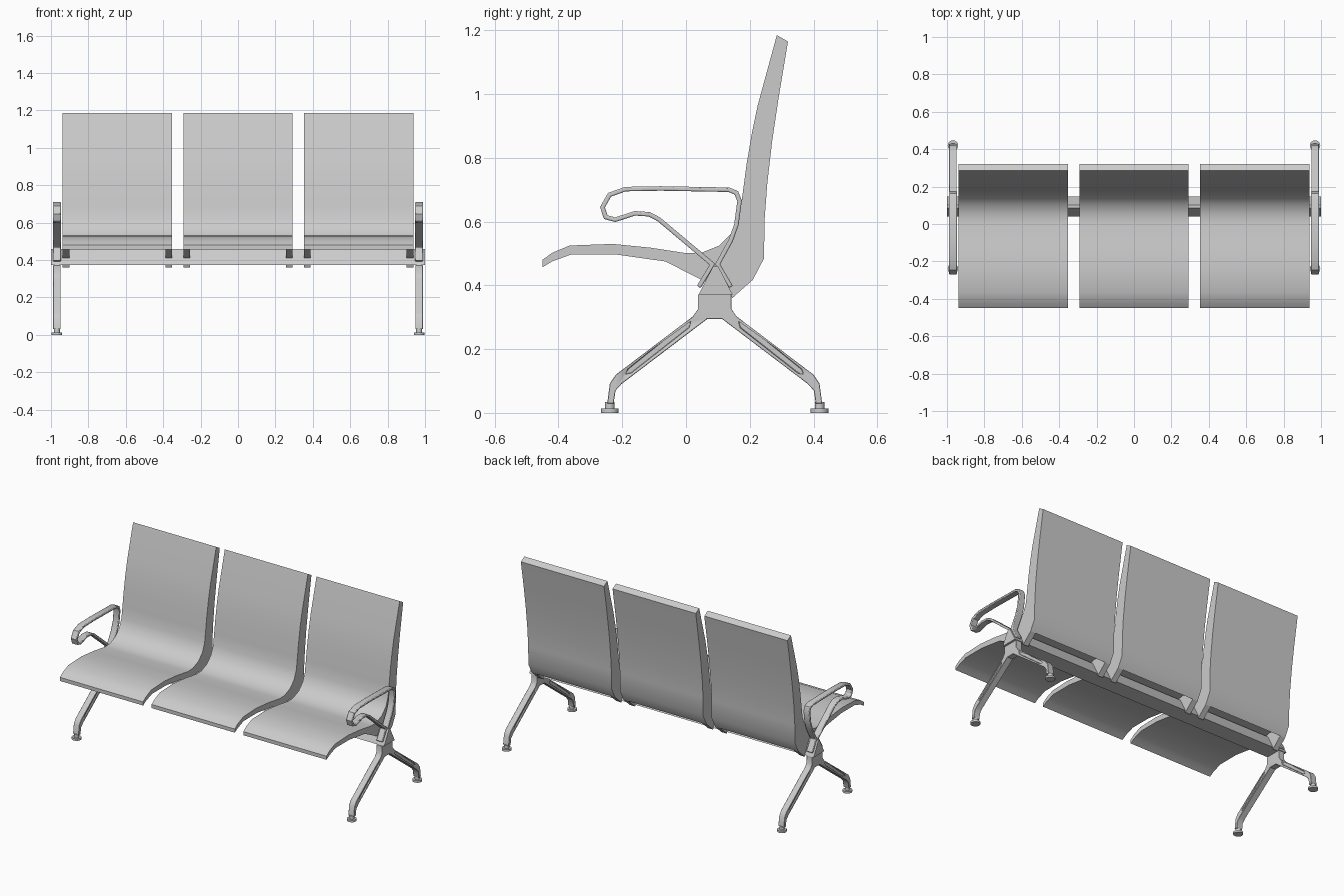
import bpy
import bmesh
from math import radians
from mathutils import Vector

cube = bpy.data.objects.get("Cube")
if cube:
    bpy.data.objects.remove(cube, do_unlink=True)

grey = bpy.data.materials.new("light_grey")
grey.use_nodes = True
colour = (0.6, 0.6, 0.6, 1)
grey.diffuse_color = colour
grey.node_tree.nodes["Principled BSDF"].inputs["Base Color"].default_value = colour


def finish(name, bm, angle=35):
    bmesh.ops.recalc_face_normals(bm, faces=bm.faces)
    mesh = bpy.data.meshes.new(name)
    bm.to_mesh(mesh)
    bm.free()
    mesh.materials.append(grey)
    ob = bpy.data.objects.new(name, mesh)
    bpy.context.collection.objects.link(ob)
    select(ob)
    bpy.ops.object.shade_smooth_by_angle(angle=radians(angle))
    return ob


def select(ob):
    bpy.ops.object.select_all(action='DESELECT')
    ob.select_set(True)
    bpy.context.view_layer.objects.active = ob


def prism(name, outline, x, width):
    """Side outline of (y, z) points, extruded along x about a centre."""
    bm = bmesh.new()
    face = bm.faces.new([bm.verts.new((x - width / 2, y, z)) for y, z in outline])
    out = bmesh.ops.extrude_face_region(bm, geom=[face])
    verts = [v for v in out["geom"] if isinstance(v, bmesh.types.BMVert)]
    bmesh.ops.translate(bm, vec=(width, 0, 0), verts=verts)
    return finish(name, bm)


def ribbon(path, thick):
    """Outline of a strip following a path."""
    pts = [Vector(p) for p in path]
    left, right = [], []
    for i, p in enumerate(pts):
        a = (p - pts[i - 1]).normalized() if i else None
        b = (pts[i + 1] - p).normalized() if i < len(pts) - 1 else None
        t = ((a or b) + (b or a)).normalized()
        n = Vector((-t.y, t.x))
        scale = max((a or b).dot(t), 0.6)
        left.append(p + n * thick / 2 / scale)
        right.append(p - n * thick / 2 / scale)
    return left + right[::-1]


def bevel(ob, width, segments=2):
    mod = ob.modifiers.new("soft_edges", 'BEVEL')
    mod.width = width
    mod.segments = segments
    mod.limit_method = 'ANGLE'
    mod.angle_limit = radians(50)


def disc(bm, radius, x, y, low, high):
    out = bmesh.ops.create_cone(bm, cap_ends=True, segments=20, radius1=radius,
                                radius2=radius, depth=high - low)
    bmesh.ops.translate(bm, vec=(x, y, (low + high) / 2), verts=out["verts"])


# Seat shells: one continuous side outline for seat and back
top = [(-0.45, 0.457), (-0.45, 0.48), (-0.42, 0.502), (-0.365, 0.525), (-0.23, 0.53),
       (-0.11, 0.518), (0, 0.501), (0.05, 0.503), (0.105, 0.525), (0.145, 0.565),
       (0.168, 0.62), (0.178, 0.69), (0.19, 0.78), (0.207, 0.88), (0.225, 0.965), (0.285, 1.185)]
back = [(0.32, 1.165), (0.29, 0.985), (0.27, 0.85), (0.255, 0.72), (0.246, 0.6), (0.245, 0.485)]
hollow = [(0.21, 0.418), (0.175, 0.465), (0.12, 0.48), (0.04, 0.462), (-0.065, 0.475)]
under = [(-0.22, 0.497), (-0.36, 0.497), (-0.42, 0.475)]
# Side cheeks fill the hollow at both ends and wrap the beam
cheek = hollow + [(0.06, 0.412), (0.135, 0.38), (0.145, 0.36)]

seat_width, cheek_width, pitch = 0.585, 0.036, 0.645
for i, label in ((-1, "right"), (0, "middle"), (1, "left")):
    x = i * pitch
    prism(f"{label}_seat_shell", top + back + hollow + under, x, seat_width)
    for side in (-1, 1):
        end = "left" if side > 0 else "right"
        prism(f"{label}_seat_{end}_cheek", cheek,
              x + side * (seat_width - cheek_width) / 2, cheek_width)

# Triangular beam carrying the seats
prism("beam", [(0.04, 0.372), (0.146, 0.372), (0.101, 0.46), (0.085, 0.46)], 0, 2)

# Half of the leg frame: distance from the middle, height
mid = 0.09
half = [(0.053, 0.372), (0.053, 0.325), (0.068, 0.303), (0.31, 0.12), (0.329, 0.092),
        (0.337, 0.03), (0.317, 0.03), (0.311, 0.07), (0.293, 0.09), (0.024, 0.294)]
leg_outline = [(mid + d, z) for d, z in half] + [(mid - d, z) for d, z in reversed(half)]

# Armrest strip: saddle foot, loop and second saddle foot
arm_path = [(0.04, 0.395), (0.083, 0.466), (-0.085, 0.607), (-0.115, 0.623), (-0.16, 0.626),
            (-0.222, 0.606), (-0.252, 0.614), (-0.262, 0.645), (-0.24, 0.684), (-0.19, 0.702),
            (-0.08, 0.704), (0.135, 0.7), (0.158, 0.69), (0.168, 0.665), (0.158, 0.59),
            (0.14, 0.54), (0.099, 0.466), (0.141, 0.395)]

for side, label in ((-1, "right"), (1, "left")):
    x = side * 0.968
    leg = prism(f"{label}_leg_frame", leg_outline, x, 0.04)

    # Recessed grooves on both faces of each leg
    groove = [(0.075, 0.286), (0.092, 0.283), (0.272, 0.138),
              (0.279, 0.122), (0.262, 0.125), (0.08, 0.268)]
    for face in (-1, 1):
        for way in (-1, 1):
            cutter = prism("groove_cutter", [(mid + way * d, z) for d, z in groove],
                           x + face * 0.02, 0.016)
            mod = leg.modifiers.new("groove", 'BOOLEAN')
            mod.operation = 'DIFFERENCE'
            mod.object = cutter
            select(leg)
            bpy.ops.object.modifier_apply(modifier=mod.name)
            bpy.data.objects.remove(cutter, do_unlink=True)
    bevel(leg, 0.003, 1)

    # Levelling feet
    for way, end in ((-1, "front"), (1, "rear")):
        bm = bmesh.new()
        y = mid + way * 0.329
        disc(bm, 0.028, x, y, 0, 0.013)
        disc(bm, 0.015, x, y, 0.013, 0.034)
        finish(f"{label}_{end}_foot", bm)

    arm = prism(f"{label}_armrest", ribbon(arm_path, 0.014), x, 0.042)
    bevel(arm, 0.004)
